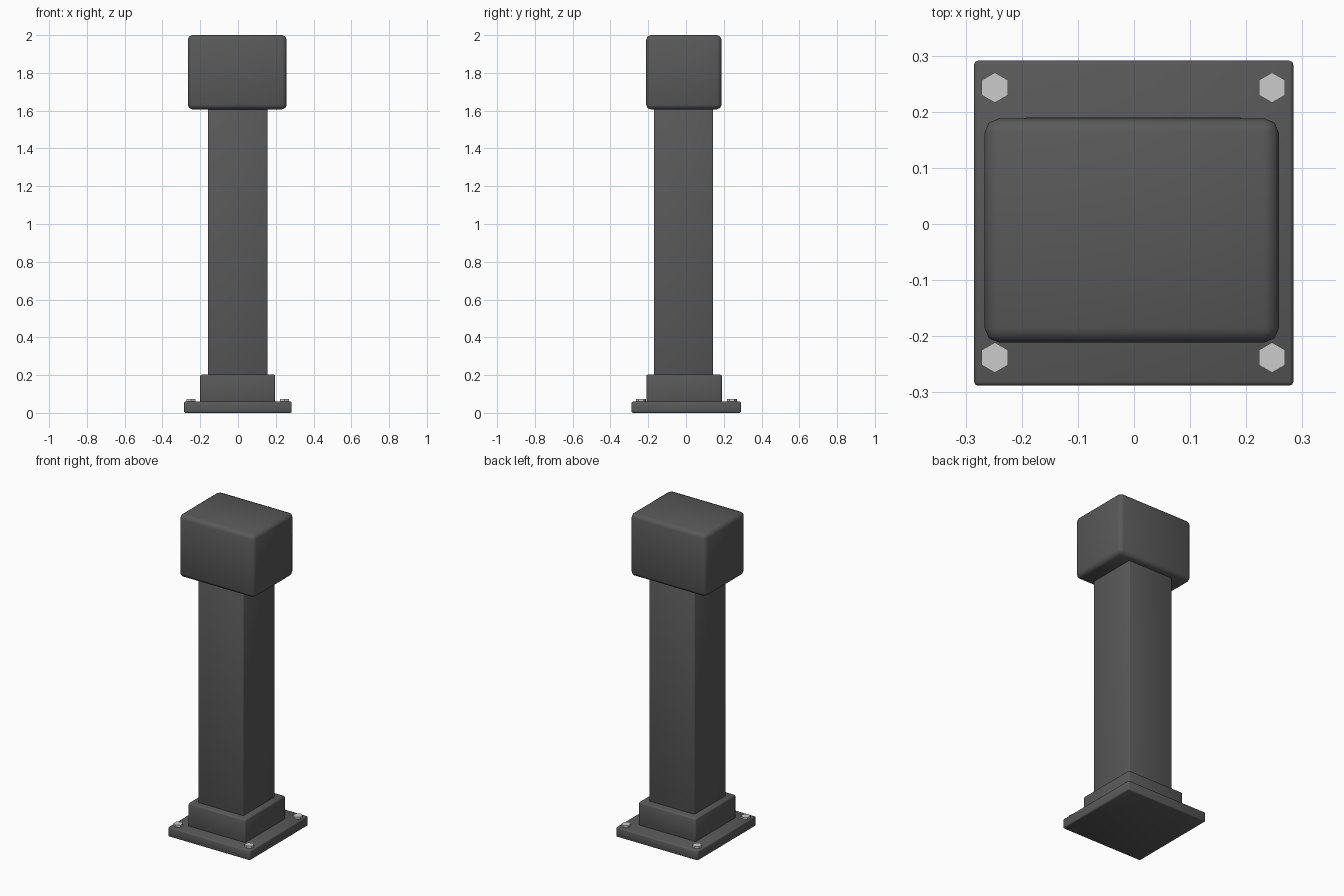
import bpy, math

if "Cube" in bpy.data.objects:
    bpy.data.objects.remove(bpy.data.objects["Cube"])

dark = bpy.data.materials.new("dark_grey")
dark.diffuse_color = (0.1, 0.1, 0.1, 1)
dark.use_nodes = True
dark.node_tree.nodes["Principled BSDF"].inputs["Base Color"].default_value = dark.diffuse_color


def block(name, x, y, z, bevel, segments):
    """Bevelled box from (min, max) ranges."""
    bpy.ops.mesh.primitive_cube_add(size=1, location=[(r[0] + r[1]) / 2 for r in (x, y, z)])
    ob = bpy.context.object
    ob.name = name
    ob.scale = [r[1] - r[0] for r in (x, y, z)]
    bpy.ops.object.transform_apply(location=False, rotation=False, scale=True)
    mod = ob.modifiers.new("bevel", 'BEVEL')
    mod.width = bevel
    mod.segments = segments
    bpy.ops.object.modifier_apply(modifier=mod.name)
    bpy.ops.object.shade_smooth_by_angle(angle=math.radians(50))
    ob.data.materials.append(dark)
    return ob


# Post parts, from the ground up
block("base_plate", (-0.285, 0.284), (-0.288, 0.291), (0, 0.06), 0.007, 2)
block("plinth", (-0.2, 0.197), (-0.21, 0.19), (0.05, 0.203), 0.009, 2)
block("column", (-0.16, 0.156), (-0.17, 0.144), (0.19, 1.63), 0.006, 2)
block("head", (-0.266, 0.258), (-0.211, 0.188), (1.607, 2.0), 0.025, 2)

# Hex bolt heads in the plate corners
for side, x in (("left", -0.248), ("right", 0.246)):
    for end, y in (("front", -0.238), ("back", 0.243)):
        bpy.ops.mesh.primitive_cylinder_add(vertices=6, radius=0.027, depth=0.023,
                                            location=(x, y, 0.0615))
        bpy.context.object.name = f"bolt_{end}_{side}"
